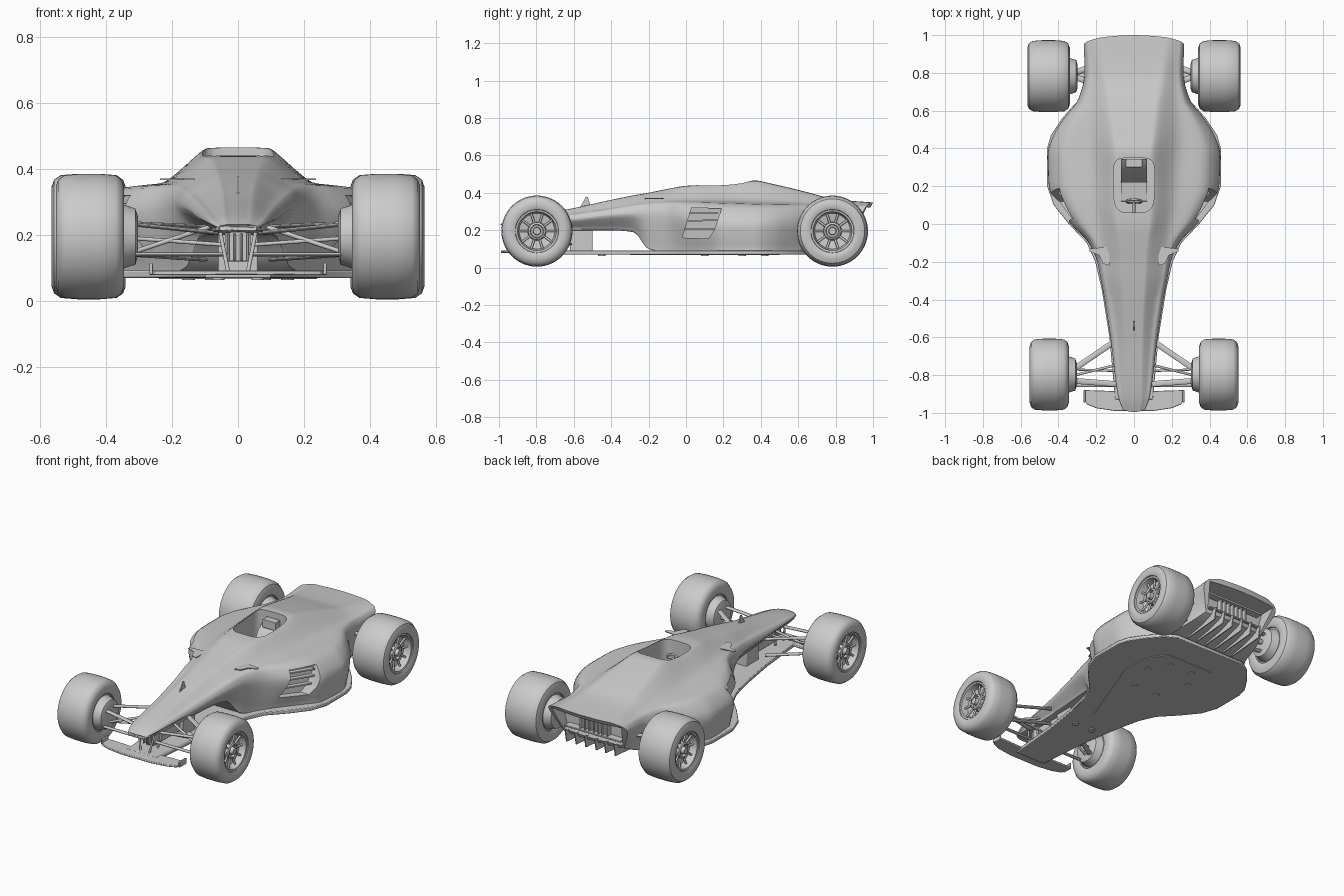
import bpy, bmesh, math
from mathutils import Vector, Matrix

if "Cube" in bpy.data.objects:
    bpy.data.objects.remove(bpy.data.objects["Cube"])


def finish(name, bm, mirror=False, bevel=0.0):
    """Turn a bmesh into a smooth-by-angle object, optionally mirrored over x = 0."""
    bmesh.ops.recalc_face_normals(bm, faces=bm.faces)
    me = bpy.data.meshes.new(name)
    bm.to_mesh(me)
    bm.free()
    ob = bpy.data.objects.new(name, me)
    bpy.context.collection.objects.link(ob)
    if bevel:
        m = ob.modifiers.new("Bevel", 'BEVEL')
        m.width, m.segments = bevel, 2
    if mirror:
        m = ob.modifiers.new("Mirror", 'MIRROR')
        m.use_clip = False
        m.use_mirror_merge = False
    smooth(ob)
    return ob


def smooth(ob):
    bpy.ops.object.select_all(action='DESELECT')
    ob.select_set(True)
    bpy.context.view_layer.objects.active = ob
    bpy.ops.object.shade_smooth_by_angle(angle=math.radians(35))


def loft_pair(bm, a, b):
    """Closed solid between two matching point loops."""
    va, vb = [bm.verts.new(p) for p in a], [bm.verts.new(p) for p in b]
    n = len(va)
    for i in range(n):
        bm.faces.new((va[i], va[(i + 1) % n], vb[(i + 1) % n], vb[i]))
    bm.faces.new(va[::-1])
    bm.faces.new(vb)


def both(half):
    return half + [(-x, q) for x, q in reversed(half) if x > 0]


def plate(name, pts, lo, hi, **kw):
    bm = bmesh.new()
    loft_pair(bm, [(x, y, lo) for x, y in pts], [(x, y, hi) for x, y in pts])
    return finish(name, bm, **kw)


def box(bm, x0, x1, y0, y1, z0, z1):
    c = [(x0, y0), (x1, y0), (x1, y1), (x0, y1)]
    loft_pair(bm, [(x, y, z0) for x, y in c], [(x, y, z1) for x, y in c])


def rod(bm, p, q, r, flat=1.0):
    p, q = Vector(p), Vector(q)
    d = q - p
    mat = (Matrix.Translation((p + q) / 2) @ d.to_track_quat('Z', 'Y').to_matrix().to_4x4()
           @ Matrix.Diagonal((flat, 1, 1, 1)))
    bmesh.ops.create_cone(bm, cap_ends=True, segments=14, radius1=r, radius2=r, depth=d.length, matrix=mat)


def lathe(name, prof, c, closed):
    """Spin an (x, radius) profile about the wheel axle."""
    bm = bmesh.new()
    vs = [bm.verts.new((c[0] + x, c[1], c[2] + r)) for x, r in prof]
    es = [bm.edges.new(e) for e in zip(vs, vs[1:] + (vs[:1] if closed else []))]
    bmesh.ops.spin(bm, geom=vs + es, cent=c, axis=(1, 0, 0), angle=math.tau, steps=56)
    bmesh.ops.remove_doubles(bm, verts=bm.verts, dist=1e-5)
    finish(name, bm, mirror=True)


# Body stations: y, top z, top half-width, shoulder x, shoulder z, half-width, its z, bottom half-width, bottom z
ST = [
    (-.995, .232, .03, .045, .229, .06, .222, .055, .213),
    (-.94, .252, .04, .062, .243, .08, .232, .07, .21),
    (-.6, .318, .05, .09, .29, .125, .255, .085, .20),
    (-.4, .362, .06, .115, .32, .155, .275, .10, .20),
    (-.28, .386, .07, .14, .34, .178, .28, .12, .19),
    (-.2, .40, .075, .15, .35, .195, .28, .16, .10),
    (-.1, .42, .085, .17, .36, .24, .27, .21, .085),
    (0, .437, .10, .19, .362, .335, .26, .28, .085),
    (.1, .442, .11, .21, .362, .405, .25, .36, .085),
    (.2, .446, .115, .22, .36, .45, .24, .43, .085),
    (.37, .465, .11, .23, .355, .455, .24, .44, .085),
    (.46, .448, .12, .235, .352, .43, .24, .41, .085),
    (.56, .425, .13, .23, .35, .37, .24, .34, .085),
    (.66, .40, .14, .22, .345, .295, .25, .27, .10),
    (.8, .365, .16, .215, .335, .262, .27, .24, .125),
    (1.0, .348, .18, .23, .336, .265, .29, .21, .16)]


def slope(k, c):
    """Monotone tangent so the loft never overshoots its stations."""
    if k in (0, len(ST) - 1):
        k = max(1, k)
        return (ST[k][c] - ST[k - 1][c]) / (ST[k][0] - ST[k - 1][0])
    a, b = [(ST[j + 1][c] - ST[j][c]) / (ST[j + 1][0] - ST[j][0]) for j in (k - 1, k)]
    return 2 * a * b / (a + b) if a * b > 0 else 0.0


def station(y):
    k = max(i for i in range(len(ST) - 1) if ST[i][0] <= y + 1e-9)
    h = ST[k + 1][0] - ST[k][0]
    t = (y - ST[k][0]) / h
    return [(2*t**3 - 3*t**2 + 1) * ST[k][c] + (t**3 - 2*t**2 + t) * h * slope(k, c)
            + (3*t**2 - 2*t**3) * ST[k + 1][c] + (t**3 - t**2) * h * slope(k + 1, c) for c in range(1, 9)]


def section(y):
    zt, tw, sx, sz, w, zw, wl, zb = station(y)
    P = [(0, zt), (tw * .65, zt - .001), (tw, zt - .1 * (zt - sz)), (sx, sz),
         (sx + .65 * (w - sx), sz + .2 * (zw - sz)), (w, zw), (wl, zb + .012), (wl * .94, zb), (0, zb)]
    P = [Vector(p) for p in P]
    ext = [Vector((-P[1].x, P[1].y))] + P + [Vector((-P[-2].x, P[-2].y))]
    half = []
    for i in range(1, len(ext) - 2):
        a, b = ext[i], ext[i + 1]
        ta, tb = (b - ext[i - 1]) * .38, (ext[i + 2] - a) * .38
        for s in range(4):
            t = s / 4
            half.append((2*t**3 - 3*t**2 + 1) * a + (t**3 - 2*t**2 + t) * ta
                        + (3*t**2 - 2*t**3) * b + (t**3 - t**2) * tb)
    half.append(P[-1])
    ring = half + [Vector((-p.x, p.y)) for p in half[-2:0:-1]]
    s = max(0, (y - .78) / .22) ** 1.5          # raked, arched tail
    n = max(0, (-.9 - y) / .1)                  # rounded nose tip
    return [(p.x, y - s * (.5 * (zt - p.y) + .4 * p.x ** 2) + n * 4 * p.x ** 2, p.y) for p in ring]


# Main body shell
bm = bmesh.new()
N = 84
rings = [[bm.verts.new(p) for p in section(-.995 + 1.995 * i / N)] for i in range(N + 1)]
for a, b in zip(rings, rings[1:]):
    for i in range(len(a)):
        j = (i + 1) % len(a)
        bm.faces.new((a[i], a[j], b[j], b[i]))
caps = [bm.faces.new(rings[0][::-1]), bm.faces.new(rings[-1])]
bmesh.ops.triangulate(bm, faces=caps)
body = finish("body_shell", bm)


def slanted(bm, yz, s, x_in, x_out):
    """Solid whose inner face follows the slanted side of the body."""
    loft_pair(bm, [(s * (x_in + .7 * y), y, z) for y, z in yz], [(s * (x_out + .7 * y), y, z) for y, z in yz])


def cut(cutter):
    cutter.hide_render = True
    m = body.modifiers.new("Cut", 'BOOLEAN')
    m.operation, m.solver, m.object = 'DIFFERENCE', 'EXACT', cutter
    bpy.context.view_layer.objects.active = body
    bpy.ops.object.modifier_apply(modifier=m.name)
    bpy.data.objects.remove(cutter)


# Cockpit opening, side air ducts and hollow tail
oval = []
for i in range(40):
    a = math.tau * i / 40
    c, s = math.cos(a), math.sin(a)
    oval.append((math.copysign(abs(c) ** .45, c) * (.108 + .008 * s), .205 + .145 * math.copysign(abs(s) ** .45, s)))
cut(plate("cockpit_cutter", oval, .2, .6))
bm = bmesh.new()
for s in (1, -1):
    slanted(bm, [(-.02, .16), (.12, .155), (.15, .2), (.19, .315), (.03, .32)], s, .255, .6)
cut(finish("duct_cutter", bm))
tail = both([(.237, .322), (.2, .18)])
bm = bmesh.new()
loft_pair(bm, [(x, .86, z) for x, z in tail], [(x, 1.1, z) for x, z in tail])
cut(finish("tail_cutter", bm))
smooth(body)

# Vanes in the side ducts
bm = bmesh.new()
for z in (.2, .245, .285):
    slanted(bm, [(-.01, z), (.17, z + .005), (.17, z + .013), (-.01, z + .008)], 1, .25, .285)
finish("duct_vane", bm, mirror=True)

# Floor with shallow plank and round hatches
floor = [(.10, -.93), (.13, -.6), (.17, -.35), (.205, -.2), (.25, -.1), (.345, 0), (.425, .1), (.46, .2),
         (.46, .4), (.44, .47), (.38, .56), (.31, .64), (.24, .68)]
plate("floor", both(floor), .07, .092, bevel=.004)
plate("floor_plank", both([(.05, -.3), (.2, .1), (.24, .2), (.24, .38), (.16, .5)]), .066, .075)
bm = bmesh.new()
for x, y in ((.08, .1), (.15, .3), (.08, .42), (.06, -.45)):
    rod(bm, (x, y, .063), (x, y, .07), .02)
finish("floor_hatch", bm, mirror=True)

# Front wing, end plates, nose pylons and bulkhead
wing = both([(.1, -.99), (.2, -.975), (.25, -.955), (.268, -.925), (.268, -.88), (.24, -.88), (.09, -.885)])
plate("front_wing", wing, .079, .091, bevel=.003)
bm = bmesh.new()
box(bm, .258, .268, -.945, -.88, .08, .115)
finish("wing_end_plate", bm, mirror=True, bevel=.003)
bm = bmesh.new()
rod(bm, (.03, -.9, .088), (.055, -.88, .215), .006, 1)
rod(bm, (.03, -.82, .088), (.055, -.8, .215), .006, 1)
finish("nose_pylon", bm, mirror=True)
bm = bmesh.new()
box(bm, -.04, .04, -.86, -.55, .12, .21)
box(bm, -.06, .06, -.62, -.5, .085, .21)
for x in (-.03, -.01, .01, .03):
    box(bm, x - .004, x + .004, -.875, -.85, .12, .205)
finish("front_bulkhead", bm, bevel=.004)

# Suspension arms, front and rear
bm = bmesh.new()
for p, q, r, f in (((.10, -.62, .225), (.32, -.77, .235), .006, 2.6),
                   ((.06, -.85, .205), (.32, -.83, .232), .006, 2.6),
                   ((.10, -.62, .125), (.32, -.77, .14), .006, 2.6),
                   ((.04, -.85, .14), (.32, -.85, .14), .006, 2.2),
                   ((.04, -.78, .17), (.32, -.77, .19), .006, 1),
                   ((.07, -.74, .23), (.31, -.8, .15), .007, 1),
                   ((.2, .74, .25), (.32, .78, .25), .008, 2),
                   ((.2, .84, .22), (.32, .8, .24), .008, 2),
                   ((.2, .74, .15), (.32, .78, .14), .008, 2),
                   ((.15, .785, .195), (.33, .785, .195), .016, 1)):
    rod(bm, p, q, r, f)
finish("suspension_arm", bm, mirror=True)

# Wheels: tyre, rim and spokes
for tag, cx, cy, h in (("front", .4485, -.797, .1035), ("rear", .4525, .783, .1125)):
    c = Vector((cx, cy, .195))
    lathe(tag + "_tyre", [(-h, .12), (-h, .15), (-.93 * h, .172), (-.75 * h, .186), (-.3 * h, .19), (.3 * h, .19),
                          (.75 * h, .186), (.93 * h, .172), (h, .15), (h, .128), (.95 * h, .116), (.6 * h, .108),
                          (-.6 * h, .105), (-.95 * h, .11)], c, True)
    lathe(tag + "_rim", [(-h - .042, 0), (-h - .042, .06), (-h - .034, .085), (-h - .012, .092), (-.9 * h, .1),
                         (-.85 * h, .112), (.9 * h, .114), (.88 * h, .104), (.5 * h, .095), (.42 * h, .05),
                         (.7 * h, .046), (.75 * h, .036), (.62 * h, .032), (.62 * h, .022), (.85 * h, .019),
                         (.85 * h, 0)], c, False)
    bm = bmesh.new()
    for i in range(10):
        a = math.tau * i / 10
        d = Vector((0, math.cos(a), math.sin(a)))
        rod(bm, c + d * .04 + Vector((.58 * h, 0, 0)), c + d * .1 + Vector((.66 * h, 0, 0)), .006)
    finish(tag + "_spoke", bm, mirror=True)

# Tail grille and diffuser fins
bm = bmesh.new()
for i in range(-3, 4):
    box(bm, i * .03 - .005, i * .03 + .005, .85, .895, .2, .29)
box(bm, -.2, .2, .85, .905, .285, .298)
box(bm, -.19, .19, .85, .905, .195, .205)
finish("tail_grille", bm, bevel=.002)
bm = bmesh.new()
for x in (.035, .1, .165):
    yz = [(.68, .095), (.92, .115), (.935, .19), (.7, .13)]
    loft_pair(bm, [(x - .003, y, z) for y, z in yz], [(x + .003, y, z) for y, z in yz])
finish("diffuser_fin", bm, mirror=True)

# Nose fin and small side winglets
bm = bmesh.new()
yz = [(-.57, .315), (-.51, .33), (-.525, .378), (-.535, .378)]
loft_pair(bm, [(-.003, y, z) for y, z in yz], [(.003, y, z) for y, z in yz])
finish("nose_fin", bm)
plate("side_winglet", [(.13, -.22), (.165, -.21), (.185, -.165), (.236, -.145), (.232, -.13), (.13, -.12)],
      .366, .371, mirror=True)

# Seat, headrest and steering wheel
bm = bmesh.new()
yz = [(.12, .205), (.22, .215), (.29, .36), (.345, .4), (.345, .2), (.12, .2)]
loft_pair(bm, [(-.07, y, z) for y, z in yz], [(.07, y, z) for y, z in yz])
box(bm, -.045, .045, .3, .345, .38, .43)
finish("seat", bm, bevel=.008)
bm = bmesh.new()
rod(bm, (0, .06, .34), (0, .12, .36), .008)
hub = Vector((0, .12, .36))
ring = [hub + Vector((.042 * math.cos(a), .01 * math.sin(a), .03 * math.sin(a)))
        for a in [math.tau * i / 16 for i in range(16)]]
for i in range(16):
    rod(bm, ring[i], ring[(i + 1) % 16], .006)
rod(bm, ring[0], ring[8], .006)
finish("steering_wheel", bm)
